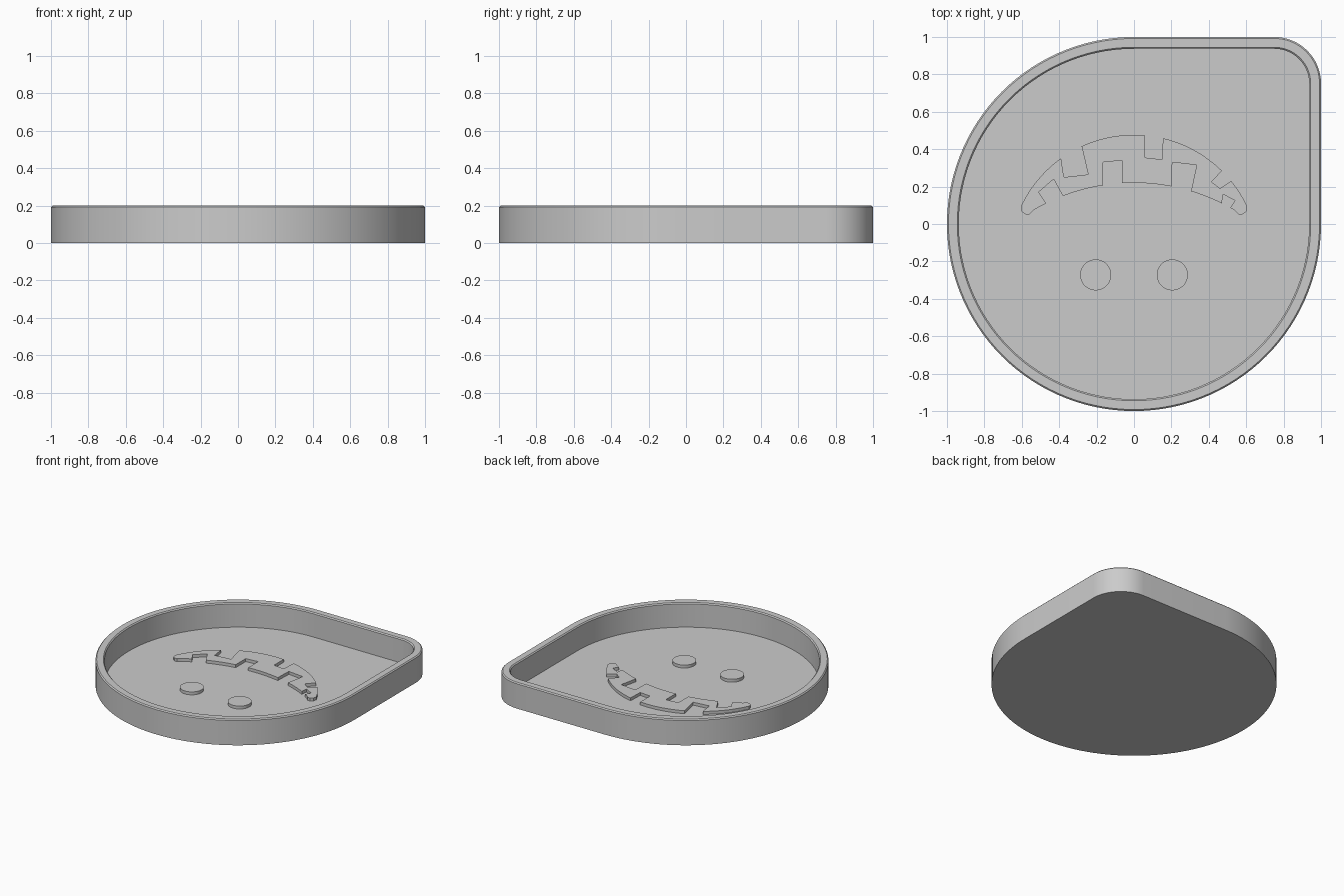
import bpy, bmesh
from math import sin, cos, pi, sqrt, radians

cube = bpy.data.objects.get("Cube")
if cube:
    bpy.data.objects.remove(cube, do_unlink=True)

grey = bpy.data.materials.new("plain grey")
grey.use_nodes = True
colour = (0.6, 0.6, 0.6, 1)
grey.diffuse_color = colour
grey.node_tree.nodes["Principled BSDF"].inputs["Base Color"].default_value = colour

FLOOR, RELIEF_TOP, HEIGHT = 0.012, 0.035, 0.2
CORNER = 0.25


def stack(name, rings):
    """Skin a stack of matching closed rings and cap both ends."""
    bm = bmesh.new()
    loops = [[bm.verts.new(p) for p in ring] for ring in rings]
    for low, high in zip(loops, loops[1:]):
        for i in range(len(low)):
            j = (i + 1) % len(low)
            bm.faces.new((low[i], low[j], high[j], high[i]))
    bm.faces.new(loops[0][::-1])
    bm.faces.new(loops[-1])
    bmesh.ops.recalc_face_normals(bm, faces=bm.faces)
    mesh = bpy.data.meshes.new(name)
    bm.to_mesh(mesh)
    bm.free()
    mesh.materials.append(grey)
    obj = bpy.data.objects.new(name, mesh)
    bpy.context.collection.objects.link(obj)
    bpy.ops.object.select_all(action='DESELECT')
    obj.select_set(True)
    bpy.context.view_layer.objects.active = obj
    bpy.ops.object.shade_smooth_by_angle(angle=radians(30))
    return obj


def arc(cx, cy, radius, start, end, steps):
    return [(cx + radius * cos(start + (end - start) * i / steps),
             cy + radius * sin(start + (end - start) * i / steps))
            for i in range(steps + 1)]


def drop_ring(inset, z):
    """Round outline with one rounded square corner at back left."""
    centre = 1 - CORNER
    points = arc(centre, centre, CORNER - inset, 0, pi / 2, 16)
    points += arc(0, 0, 1 - inset, pi / 2, 2 * pi, 90)
    return [(x, y, z) for x, y in points]


def plate(name, points):
    return stack(name, [[(x, y, z) for x, y in points] for z in (FLOOR, RELIEF_TOP)])


# Tray: outer wall, chamfered rim, inner wall and floor
BEVEL, WALL = 0.008, 0.063
stack("tray", [drop_ring(inset, z) for inset, z in (
    (0, 0), (0, HEIGHT - BEVEL), (BEVEL, HEIGHT),
    (WALL - BEVEL, HEIGHT), (WALL, HEIGHT - BEVEL), (WALL, FLOOR))])

# Raised round eyes
for side, x in (("right", -0.205), ("left", 0.205)):
    plate(side + "_eye", arc(x, -0.272, 0.083, 0, 2 * pi, 40)[:-1])


# Raised crescent mouth with gaps between the teeth
def lip(cy, radius, start, end, notches):
    """Arc from start to end in x, interrupted by four-point notches."""
    points = []
    for x0, first, second, x1 in notches + [(end, None, None, None)]:
        for i in range(9):
            x = start + (x0 - start) * i / 8
            points.append((x, cy + sqrt(radius ** 2 - x * x)))
        if first:
            points += [first, second]
            start = x1
    return points


lower = lip(-0.84, 1.06, -0.54, 0.54, [
    (-0.47, (-0.51, 0.17), (-0.43, 0.24), -0.38),
    (-0.165, (-0.165, 0.33), (-0.065, 0.34), -0.065),
    (0.2, (0.205, 0.33), (0.335, 0.315), 0.305),
    (0.47, (0.475, 0.16), (0.54, 0.125), 0.515)])
upper = lip(-0.193, 0.67, 0.605, -0.605, [
    (0.52, (0.46, 0.19), (0.415, 0.225), 0.47),
    (0.155, (0.15, 0.345), (0.06, 0.355), 0.06),
    (-0.28, (-0.245, 0.265), (-0.375, 0.25), -0.39)])
tip = [(0.56, 0.052), (0.58, 0.052), (0.6, 0.066)]
plate("mouth", lower + tip + upper + [(-x, y) for x, y in reversed(tip)])
